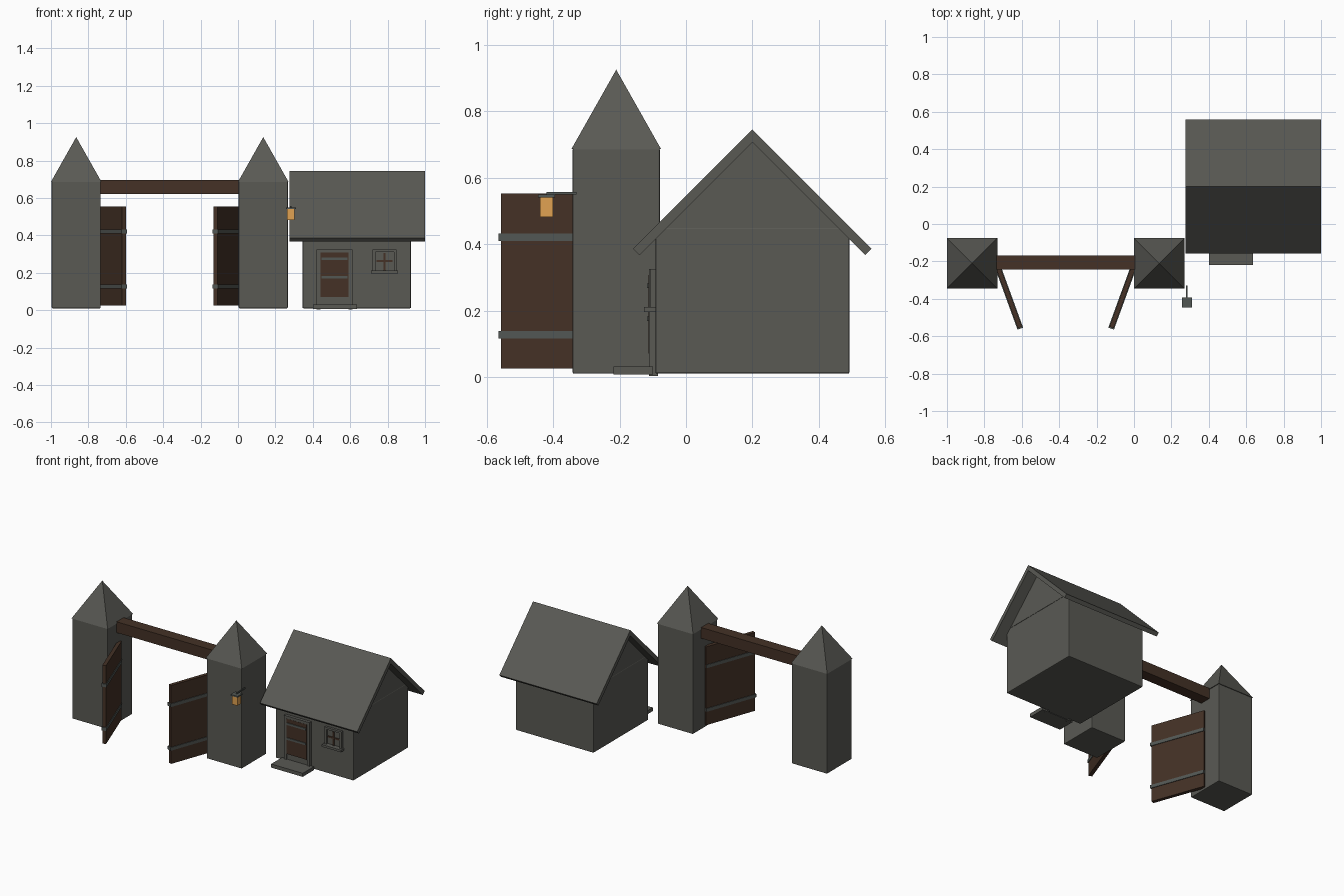
import bpy, bmesh, math
from mathutils import Matrix, Vector

cube = bpy.data.objects.get("Cube")
if cube:
    bpy.data.objects.remove(cube)


def material(name, rgb):
    m = bpy.data.materials.new(name)
    m.use_nodes = True
    m.diffuse_color = (*rgb, 1)
    bsdf = m.node_tree.nodes["Principled BSDF"]
    bsdf.inputs["Base Color"].default_value = (*rgb, 1)
    bsdf.inputs["Roughness"].default_value = 0.9
    return m


STONE = material("grey stone", (0.1, 0.1, 0.088))
METAL = material("grey iron", (0.085, 0.095, 0.088))
WOOD = material("dark brown wood", (0.058, 0.031, 0.019))
GLOW = material("amber lantern glass", (0.75, 0.36, 0.085))


def finish(name, bm, mat, bevel=0):
    bmesh.ops.recalc_face_normals(bm, faces=bm.faces)
    mesh = bpy.data.meshes.new(name)
    bm.to_mesh(mesh)
    bm.free()
    mesh.materials.append(mat)
    ob = bpy.data.objects.new(name, mesh)
    bpy.context.collection.objects.link(ob)
    if bevel:
        mod = ob.modifiers.new("soft edges", "BEVEL")
        mod.width = bevel
        mod.segments = 2
    return ob


def box(name, x, y, z, mat, bevel=0):
    """Box between the given (low, high) pairs on each axis."""
    bm = bmesh.new()
    bmesh.ops.create_cube(bm, size=1)
    for v in bm.verts:
        v.co = Vector([(lo + hi) / 2 + c * (hi - lo) for (lo, hi), c in zip((x, y, z), v.co)])
    return finish(name, bm, mat, bevel)


def prism(name, profile, x, mat):
    """Extrude a (y, z) profile along x."""
    bm = bmesh.new()
    face = bm.faces.new([bm.verts.new((x[0], py, pz)) for py, pz in profile])
    ext = bmesh.ops.extrude_face_region(bm, geom=[face])
    moved = [g for g in ext["geom"] if isinstance(g, bmesh.types.BMVert)]
    bmesh.ops.translate(bm, verts=moved, vec=(x[1] - x[0], 0, 0))
    return finish(name, bm, mat)


# Gate towers with pyramid roofs
TOWER_Y = -0.21
for side, cx in (("right", -0.865), ("left", 0.135)):
    h = 0.131
    box(side + "_tower", (cx - h, cx + h), (TOWER_Y - h, TOWER_Y + h), (0.01, 0.688), STONE, 0.004)
    bm = bmesh.new()
    bmesh.ops.create_cone(bm, cap_ends=True, segments=4, radius1=0.135 * math.sqrt(2), radius2=0,
                          depth=0.239, matrix=Matrix.Translation((cx, TOWER_Y, 0.8055))
                          @ Matrix.Rotation(math.pi / 4, 4, "Z"))
    finish(side + "_tower_roof", bm, STONE)

# Beam joining the towers
box("gate_beam", (-0.994, 0.264), (-0.243, -0.168), (0.622, 0.695), WOOD)

# Open gate leaves with wrap-around iron straps
for side, hinge_x, angle in (("right", -0.735, -70), ("left", 0.005, -110)):
    place = Matrix.Translation((hinge_x, TOWER_Y, 0)) @ Matrix.Rotation(math.radians(angle), 4, "Z")
    parts = [box(side + "_gate", (0, 0.365), (-0.012, 0.012), (0.025, 0.553), WOOD)]
    for level, z in (("lower", 0.127), ("upper", 0.421)):
        parts.append(box(f"{side}_gate_{level}_strap", (0, 0.372), (-0.016, 0.016),
                         (z - 0.011, z + 0.011), METAL))
    for ob in parts:
        ob.matrix_world = place

# Cottage walls and gable
HOUSE_X = (0.345, 0.925)
RIDGE_Y = 0.2
box("cottage_walls", HOUSE_X, (-0.092, 0.492), (0.01, 0.45), STONE, 0.005)
prism("cottage_gable", [(-0.062, 0.449), (0.462, 0.449), (RIDGE_Y, 0.711)], HOUSE_X, STONE)

# Sloping roof slabs
for side, s in (("front", -1), ("back", 1)):
    profile = [(0, 0.745), (0.359, 0.386), (0.34, 0.367), (0, 0.707)]
    prism(side + "_roof_slab", [(RIDGE_Y + s * d, z) for d, z in profile], (0.275, 1.0), STONE)

# Door with frame, straps and step
box("door_backing", (0.437, 0.595), (-0.105, -0.085), (0.01, 0.31), STONE)
for name, x in (("left_door_jamb", (0.592, 0.612)), ("right_door_jamb", (0.42, 0.44))):
    box(name, x, (-0.112, -0.085), (0.003, 0.325), STONE)
box("door_lintel", (0.42, 0.612), (-0.112, -0.085), (0.307, 0.325), STONE)
box("door_panel", (0.441, 0.591), (-0.113, -0.1), (0.07, 0.307), WOOD)
for level, z in (("lower", 0.175), ("upper", 0.275)):
    box(level + "_door_strap", (0.446, 0.586), (-0.118, -0.11), (z - 0.007, z + 0.007), METAL)
box("door_step", (0.40, 0.635), (-0.218, -0.1), (0.007, 0.031), STONE)

# Window with frame, cross bars and sill
WX, WZ = 0.784, 0.264
box("window_pane", (WX - 0.05, WX + 0.05), (-0.098, -0.09), (0.215, 0.31), STONE)
for name, s in (("left", 1), ("right", -1)):
    edge = sorted((WX + s * 0.05, WX + s * 0.064))
    box(name + "_window_frame", edge, (-0.108, -0.085), (0.21, 0.325), STONE)
box("top_window_frame", (WX - 0.064, WX + 0.064), (-0.108, -0.085), (0.311, 0.325), STONE)
box("window_sill", (WX - 0.072, WX + 0.072), (-0.126, -0.085), (0.196, 0.211), STONE)
box("window_upright_bar", (WX - 0.005, WX + 0.005), (-0.104, -0.09), (0.213, 0.306), WOOD)
box("window_cross_bar", (WX - 0.043, WX + 0.043), (-0.103, -0.09), (WZ - 0.006, WZ + 0.004), WOOD)

# Lantern on its bracket
LX, LY = 0.283, -0.42
box("lantern_glass", (LX - 0.02, LX + 0.02), (LY - 0.02, LY + 0.02), (0.482, 0.542), GLOW)
box("lantern_cap", (LX - 0.026, LX + 0.026), (LY - 0.026, LY + 0.026), (0.54, 0.549), METAL)
box("lantern_bracket", (LX - 0.004, LX + 0.004), (LY, -0.33), (0.549, 0.557), METAL)
